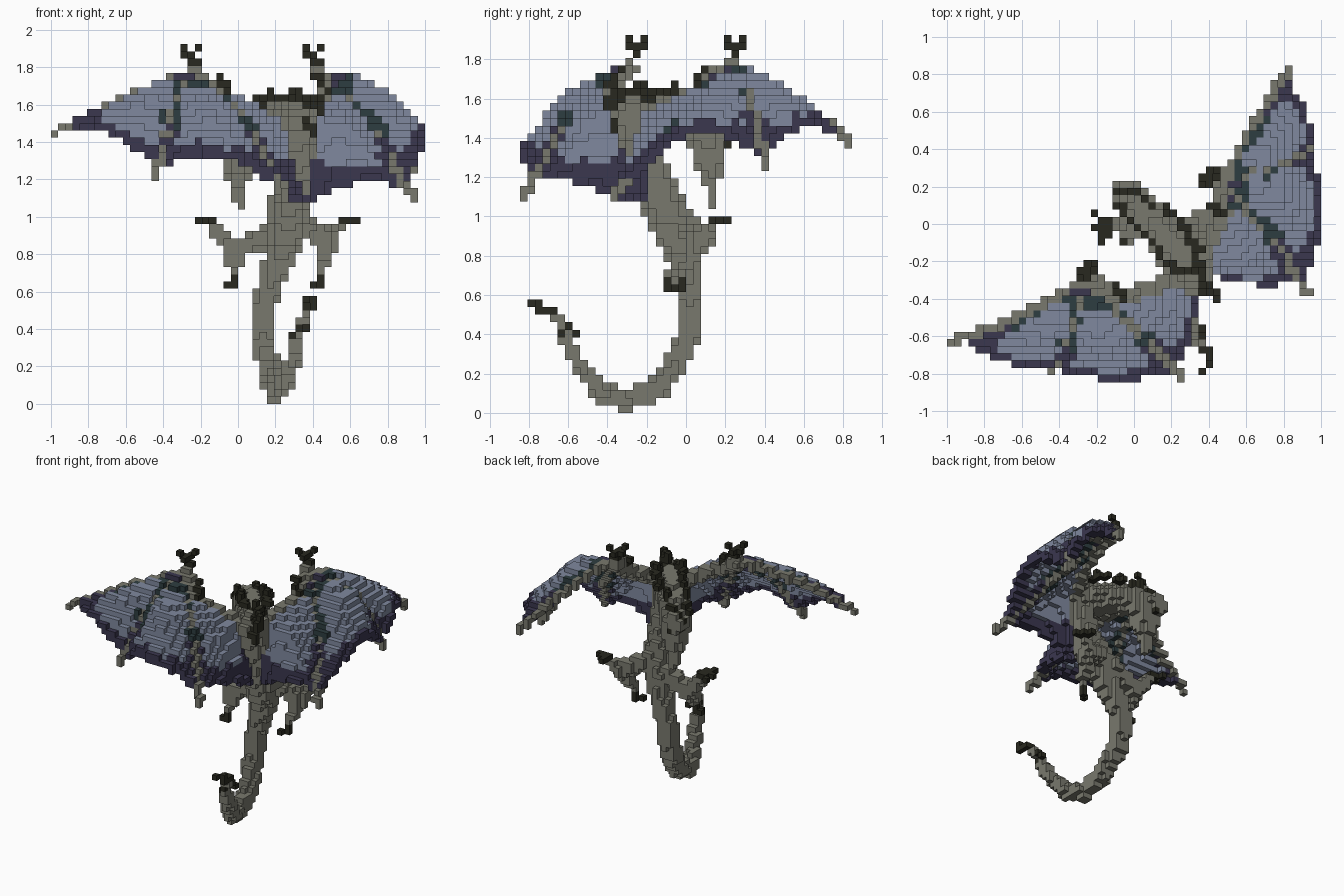
import bpy, bmesh, math, random
from mathutils import Vector

if "Cube" in bpy.data.objects:
    bpy.data.objects.remove(bpy.data.objects["Cube"], do_unlink=True)

random.seed(4)
U = 2 / 52  # block size
COLOURS = {
    "stone_grey": (0.19, 0.19, 0.155), "membrane_blue": (0.215, 0.25, 0.345),
    "edge_purple": (0.043, 0.038, 0.078), "edge_teal": (0.027, 0.047, 0.052),
    "claw_black": (0.022, 0.022, 0.014)}
GREY, BLUE, PURPLE, TEAL, BLACK = range(5)
mats = []
for name, rgb in COLOURS.items():
    m = bpy.data.materials.new(name)
    m.use_nodes = True
    m.diffuse_color = (*rgb, 1)
    bsdf = m.node_tree.nodes["Principled BSDF"]
    bsdf.inputs["Base Color"].default_value = (*rgb, 1)
    bsdf.inputs["Roughness"].default_value = 0.9
    mats.append(m)

cells = {}  # block -> (part, colour)


def put(p, part, colour, replace=True):
    key = tuple(math.floor(c / U) for c in p)
    if key[2] >= 0 and (replace or key not in cells):
        cells[key] = (part, colour)


def ball(c, r, part, colour):
    n = math.ceil(r / U)
    base = [math.floor(v / U) for v in c]
    put(c, part, colour)
    for i in range(-n, n + 1):
        for j in range(-n, n + 1):
            for k in range(-n, n + 1):
                p = Vector((base[0] + i + .5, base[1] + j + .5, base[2] + k + .5)) * U
                if (p - Vector(c)).length <= r:
                    put(p, part, colour)


def at(path, t):
    """Point (with radius, if given) at fraction t of a polyline."""
    f = min(max(t, 0), 1) * (len(path) - 1)
    i = min(int(f), len(path) - 2)
    return [a + (b - a) * (f - i) for a, b in zip(path[i], path[i + 1])]


def limb(path, part, colour=GREY, steps=50):
    for i in range(steps + 1):
        x, y, z, r = at(path, i / steps)
        ball((x, y, z), r, part, colour)


def line(path, part, colour=BLACK, steps=30):
    for i in range(steps + 1):
        put(at(path, i / steps), part, colour)


def membrane(a, b, bulge, part):
    """Skin stretched between two fingers, dark near its borders."""
    n = 70
    for i in range(n + 1):
        for j in range(n + 1):
            s, t = j / n, i / n * 0.9
            wave = math.sin(math.pi * s)
            p = Vector(at(a, t)).lerp(Vector(at(b, t)), s)
            p += Vector(bulge) * wave * t
            side = min(s, 1 - s)
            colour = BLUE
            if t > 0.75 + 0.08 * wave:
                colour = PURPLE
            elif side < 0.12 or t < 0.24:
                colour = TEAL if 0.15 < t < 0.62 else PURPLE
            put(p, part, colour, False)


def wing(part, wrist, elbow, shoulder, root, fingers, bulges, claw):
    bones = [[wrist] + f for f in fingers]
    arm = [wrist, elbow, shoulder, root]
    for bone in bones:
        line(bone, part, GREY, 120)
        for i in range(41):
            ball(at(bone, i / 40 * 0.85), 0.029, part, GREY)
    for i in range(31):
        ball(at([wrist, elbow, shoulder], i / 30), 0.046, part, GREY)
    edges = bones + [arm]
    for a, b, bulge in zip(edges, edges[1:], bulges):
        membrane(a, b, bulge, part)
    # wrist stalk, hooked claws and thumb spike
    x, y, z = claw
    line([wrist, (x, y, z - 0.04)], part, GREY)
    for dx, dy, dz in ((0, 0, 0), (0, 0, -1), (-1, 0, 0), (1, 0, -1), (0, 1, 0),
                       (0, -1, 0), (-1, -1, 1), (1, 1, 1)):
        put((x + dx * U, y + dy * U, z - .02 + dz * U), part, BLACK)
    ex, ey, ez = elbow
    line([(ex, ey, ez + .06), (ex - .06, ey + .06, ez + .13)], part, BLACK, 6)


# Torso and curling tail
limb([(.32, -.26, 1.5, .105), (.3, -.2, 1.25, .1), (.27, -.1, 1.02, .11),
      (.24, -.03, .82, .085), (.18, .01, .65, .07), (.13, .03, .48, .062),
      (.14, -.02, .3, .062), (.18, -.14, .13, .06), (.2, -.3, .058, .055),
      (.25, -.44, .11, .05), (.29, -.53, .22, .042), (.32, -.6, .36, .035),
      (.34, -.63, .45, .022), (.37, -.66, .49, .015)], "body_and_tail", steps=170)
line([(.38, -.67, .51), (.4, -.74, .53), (.37, -.8, .56)], "tail_tip")
for x, y, z in ((.33, -.64, .39), (.36, -.57, .4), (.36, -.6, .44), (.3, -.61, .36)):
    put((x, y, z), "tail_tip", BLACK)

# Neck, drooping head and jaw
limb([(.32, -.27, 1.5, .105), (.18, -.08, 1.52, .1), (.04, .08, 1.48, .1),
      (-.05, .18, 1.42, .07)], "neck_and_head")
limb([(.02, .1, 1.42, .1), (0, .12, 1.3, .085), (0, .13, 1.21, .055),
      (0, .13, 1.07, .015)], "jaw")
line([(-.07, .14, 1.36), (-.02, .2, 1.36)], "mouth", steps=8)

# Scattered horn and spine rows down the neck
for row in ([(-.06, .19, 1.49), (.06, .14, 1.56), (.18, .06, 1.61), (.28, -.05, 1.63), (.33, -.14, 1.64)],
            [(-.1, .14, 1.46), (-.01, .02, 1.56), (.1, -.09, 1.61), (.18, -.19, 1.63), (.26, -.25, 1.63)],
            [(.3, -.2, 1.6), (.36, -.28, 1.63), (.41, -.34, 1.6), (.47, -.4, 1.57)]):
    for i in range(19):
        x, y, z = at(row, i / 18)
        put((x + random.uniform(-.02, .02), y + random.uniform(-.02, .02), z), "horns", BLACK)
        if i % 5 == 4:
            put((x, y, z + U), "horns", BLACK)
line([(.36, -.34, 1.5), (.42, -.38, 1.44)], "back_spike")

# Hind legs with raised feet and heel spurs
for part, hip, knee, heel, foot, out in (
        ("right_leg", (.2, 0, .92), (-.02, -.02, .82), (-.02, -.08, .69), (-.13, 0, .95), (-1, -.3)),
        ("left_leg", (.32, 0, .97), (.48, .08, .88), (.45, -.03, .7), (.54, .14, .95), (.8, .6))):
    limb([(*hip, .065), (*knee, .058), (*heel, .025)], part)
    limb([(*knee, .055), (*foot, .035)], part)
    fx, fy, fz = foot
    for turn in (-.9, 0, .9):
        dx = out[0] * math.cos(turn) - out[1] * math.sin(turn)
        dy = out[0] * math.sin(turn) + out[1] * math.cos(turn)
        line([(fx, fy, fz + .03), (fx + dx * .085, fy + dy * .085, fz + .035)], part, steps=8)
    hx, hy, hz = heel
    line([(hx, hy, hz - .01), (hx, hy, hz - .05)], part, steps=4)
    put((hx - .04, hy - .03, hz - .05), part, BLACK)

# Wings
wing("right_wing", (-.25, -.29, 1.76), (-.04, -.39, 1.62), (.22, -.29, 1.5), (.34, -.28, .9),
     [[(-.45, -.41, 1.695), (-.7, -.54, 1.59), (-.99, -.63, 1.45)],
      [(-.35, -.6, 1.55), (-.44, -.79, 1.21)],
      [(.02, -.57, 1.53), (.25, -.82, 1.11)]],
     [(0, -.05, .07), (0, -.06, .12), (.05, -.02, .06)], (-.26, -.25, 1.89))
wing("left_wing", (.44, .23, 1.77), (.48, .04, 1.62), (.36, -.2, 1.5), (.39, -.24, .93),
     [[(.55, .36, 1.72), (.69, .6, 1.57), (.83, .84, 1.38)],
      [(.77, .32, 1.63), (.95, .4, 1.25)],
      [(.7, -.02, 1.48), (.93, -.36, 1.11)]],
     [(.07, 0, .1), (.1, 0, .2), (0, -.05, .06)], (.4, .25, 1.89))

# Turn the blocks of each part into a mesh of visible faces
SIDES = []
for axis in range(3):
    for d in (0, 1):
        u, v = (axis + 1) % 3, (axis + 2) % 3
        corners = []
        for a, b in ((0, 0), (1, 0), (1, 1), (0, 1)):
            c = [0, 0, 0]
            c[axis], c[u], c[v] = d, a, b
            corners.append(tuple(c))
        step = [0, 0, 0]
        step[axis] = 2 * d - 1
        SIDES.append((step, corners if d else corners[::-1]))

for part in sorted({p for p, _ in cells.values()}):
    bm = bmesh.new()
    verts = {}
    for key, (owner, colour) in cells.items():
        if owner != part:
            continue
        for step, corners in SIDES:
            if tuple(k + s for k, s in zip(key, step)) in cells:
                continue
            ring = []
            for c in corners:
                q = tuple(k + o for k, o in zip(key, c))
                if q not in verts:
                    verts[q] = bm.verts.new(Vector(q) * U)
                ring.append(verts[q])
            bm.faces.new(ring).material_index = colour
    mesh = bpy.data.meshes.new(part)
    bm.to_mesh(mesh)
    bm.free()
    for m in mats:
        mesh.materials.append(m)
    bpy.context.collection.objects.link(bpy.data.objects.new(part, mesh))
